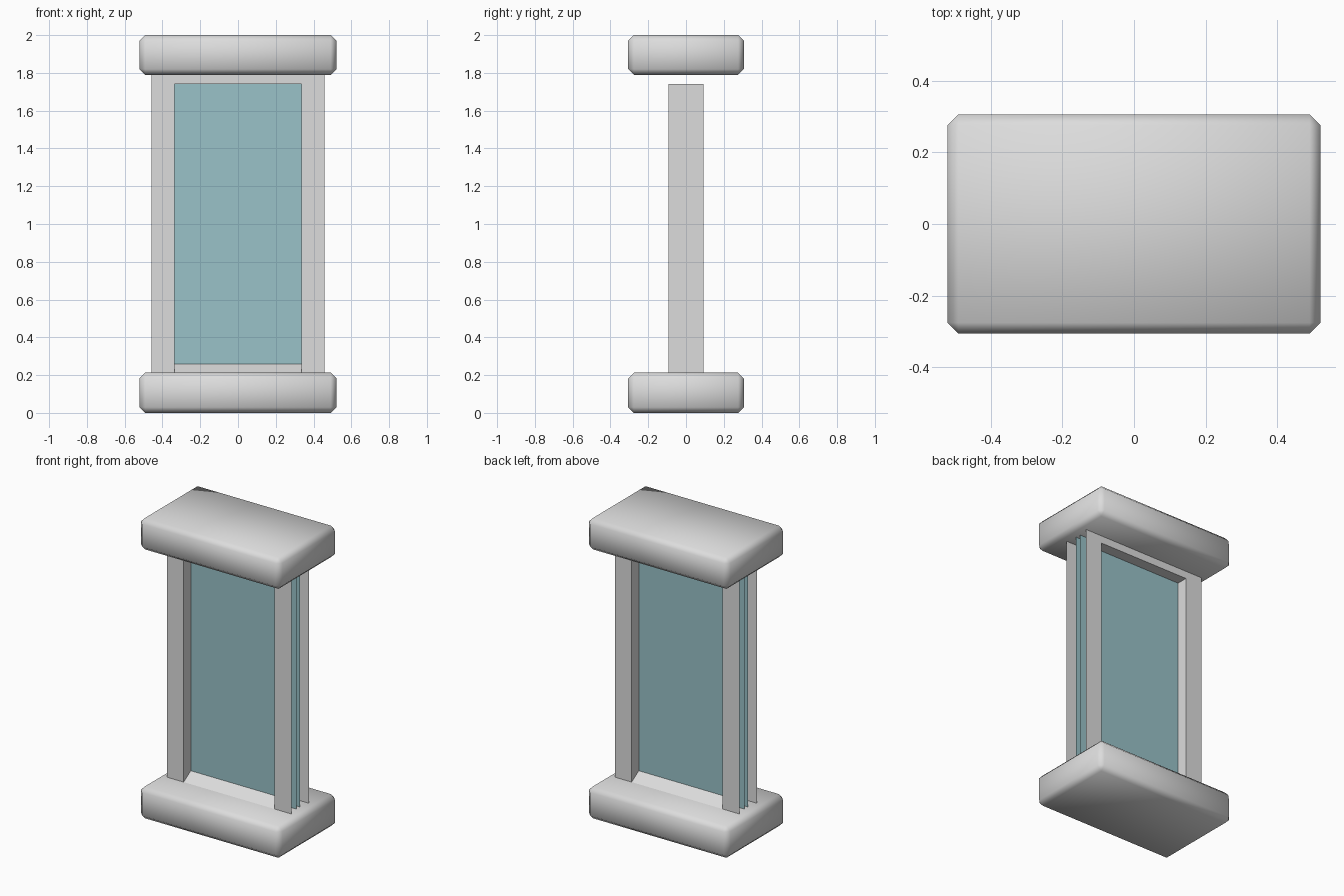
import bpy, bmesh

if "Cube" in bpy.data.objects:
    bpy.data.objects.remove(bpy.data.objects["Cube"])

def material(name, rgb):
    m = bpy.data.materials.new(name)
    m.diffuse_color = (*rgb, 1)
    m.use_nodes = True
    m.node_tree.nodes["Principled BSDF"].inputs["Base Color"].default_value = m.diffuse_color
    return m

GREY = material("light_grey", (0.72, 0.72, 0.72))
TEAL = material("teal_glass", (0.32, 0.54, 0.58))

Z0, Z1 = 0.213, 1.79       # gap between the two blocks
HOLE_X, HOLE_Z = 0.335, 1.74
PLATE_X, PLATE_Y = 0.458, 0.093
PANE_X, PANE_Y, SILL_Z = 0.445, 0.018, 0.26

def finish(name, bm, mat):
    me = bpy.data.meshes.new(name)
    bm.to_mesh(me)
    bm.free()
    me.materials.append(mat)
    ob = bpy.data.objects.new(name, me)
    bpy.context.collection.objects.link(ob)
    return ob

def quad(bm, pts):
    bm.faces.new([bm.verts.new(p) for p in pts])

def block(name, zlo, zhi):
    bm = bmesh.new()
    bmesh.ops.create_cube(bm, size=1)
    for v in bm.verts:
        v.co.x *= 1.042
        v.co.y *= 0.612
        v.co.z = zhi if v.co.z > 0 else zlo
    bmesh.ops.bevel(bm, geom=bm.edges[:], offset=0.03, segments=1,
                    profile=0.5, affect='EDGES')
    for f in bm.faces:
        f.smooth = True
    return finish(name, bm, GREY)

# rounded base and cap
block("base_block", 0.0, Z0)
block("cap_block", Z1, 2.0)

def rect(bm, s, y, xa, xb, za, zb):
    # upright rectangle facing the side given by the sign s
    pts = [(xa, y, za), (xb, y, za), (xb, y, zb), (xa, y, zb)]
    quad(bm, pts if s < 0 else pts[::-1])

for side, s in (("front", -1), ("back", 1)):
    # thin upside-down U plate around the opening
    bm = bmesh.new()
    y = s * PLATE_Y
    rect(bm, s, y, -PLATE_X, -HOLE_X, Z0, Z1)
    rect(bm, s, y, HOLE_X, PLATE_X, Z0, Z1)
    rect(bm, s, y, -HOLE_X, HOLE_X, HOLE_Z, Z1)
    bmesh.ops.remove_doubles(bm, verts=bm.verts[:], dist=1e-5)
    finish(side + "_frame", bm, GREY)

    # sloped sill under the glass
    bm = bmesh.new()
    pts = [(-HOLE_X, y, Z0), (HOLE_X, y, Z0),
           (HOLE_X, s * PANE_Y, SILL_Z), (-HOLE_X, s * PANE_Y, SILL_Z)]
    quad(bm, pts if s < 0 else pts[::-1])
    finish(side + "_sill", bm, GREY)

    # glass sheet, reaching sideways behind the frame
    bm = bmesh.new()
    rect(bm, s, s * PANE_Y, -PANE_X, PANE_X, Z0, Z1)
    finish(side + "_glass", bm, TEAL)

# inner walls of the opening, facing inward
bm = bmesh.new()
a, b = -PLATE_Y, PLATE_Y
quad(bm, [(-HOLE_X, a, Z0), (-HOLE_X, b, Z0), (-HOLE_X, b, HOLE_Z), (-HOLE_X, a, HOLE_Z)])
quad(bm, [(HOLE_X, b, Z0), (HOLE_X, a, Z0), (HOLE_X, a, HOLE_Z), (HOLE_X, b, HOLE_Z)])
quad(bm, [(-HOLE_X, a, HOLE_Z), (-HOLE_X, b, HOLE_Z), (HOLE_X, b, HOLE_Z), (HOLE_X, a, HOLE_Z)])
finish("opening_lining", bm, GREY)
